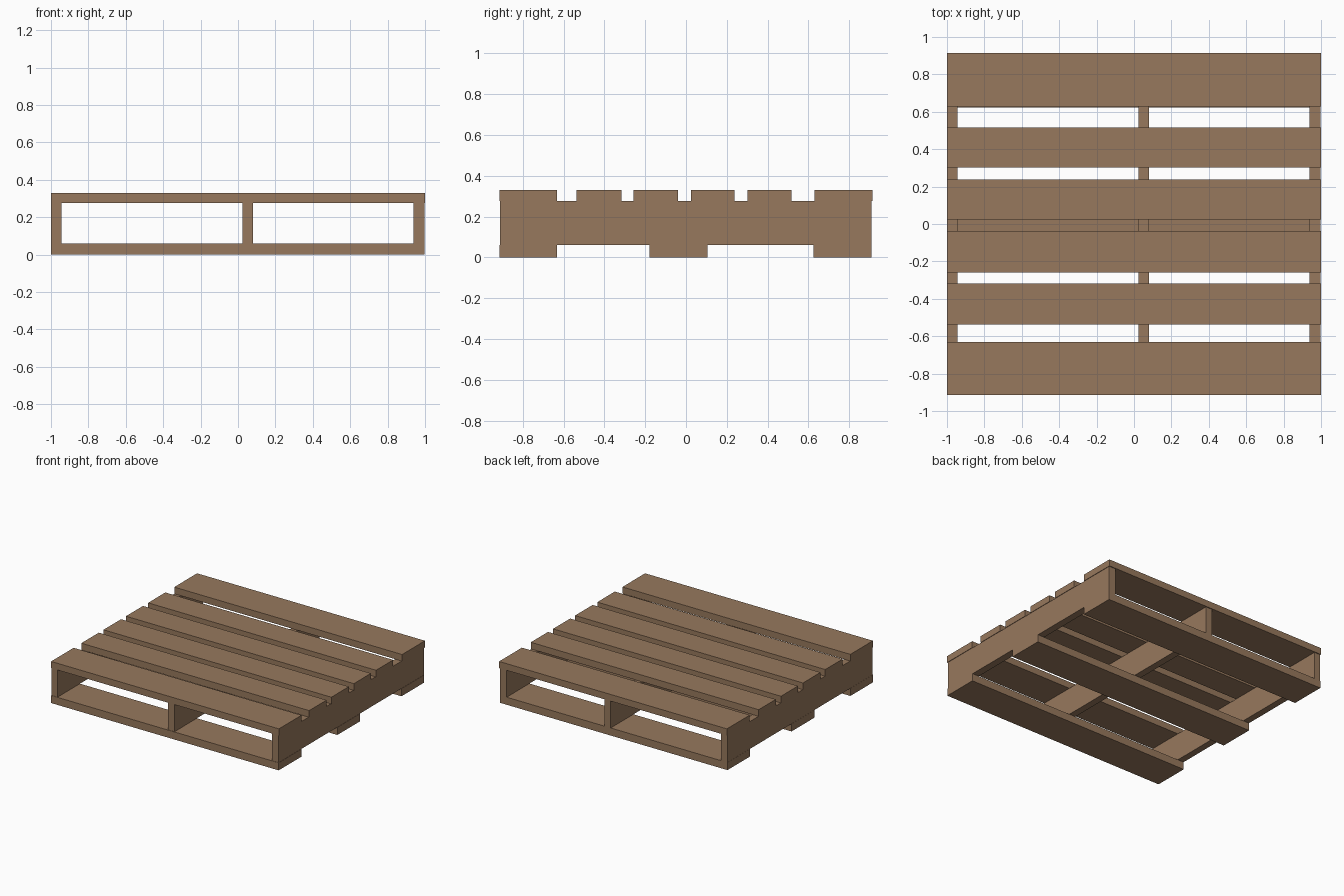
import bpy
import bmesh
from mathutils import Matrix, Vector

if "Cube" in bpy.data.objects:
    bpy.data.objects.remove(bpy.data.objects["Cube"])

wood = bpy.data.materials.new("wood")
wood.diffuse_color = (0.31, 0.19, 0.11, 1)
wood.use_nodes = True
wood.node_tree.nodes["Principled BSDF"].inputs["Base Color"].default_value = wood.diffuse_color


def box(name, x, y, z):
    """Box from (min, max) ranges on each axis."""
    lo, hi = Vector((x[0], y[0], z[0])), Vector((x[1], y[1], z[1]))
    bm = bmesh.new()
    bmesh.ops.create_cube(bm, size=1, matrix=Matrix.LocRotScale((lo + hi) / 2, None, hi - lo))
    mesh = bpy.data.meshes.new(name)
    bm.to_mesh(mesh)
    bm.free()
    mesh.materials.append(wood)
    bpy.context.collection.objects.link(bpy.data.objects.new(name, mesh))


BOTTOM, TOP, HEIGHT = 0.06, 0.277, 0.33

# top deck boards: wide at both ends, four narrower between
deck = [(-0.915, -0.632), (-0.536, -0.317), (-0.258, -0.038),
        (0.024, 0.238), (0.302, 0.517), (0.629, 0.915)]
for i, y in enumerate(deck, 1):
    box(f"deck_board_{i}", (-1, 1), y, (TOP, HEIGHT))

# bottom boards
for i, y in enumerate([(-0.915, -0.632), (-0.18, 0.105), (0.624, 0.908)], 1):
    box(f"bottom_board_{i}", (-1, 0.998), y, (0, BOTTOM))

# upright stringers running front to back
for name, x in (("left", (-0.999, -0.945)), ("middle", (0.025, 0.081)), ("right", (0.938, 0.996))):
    box(f"{name}_stringer", x, (-0.912, 0.908), (BOTTOM, TOP))
